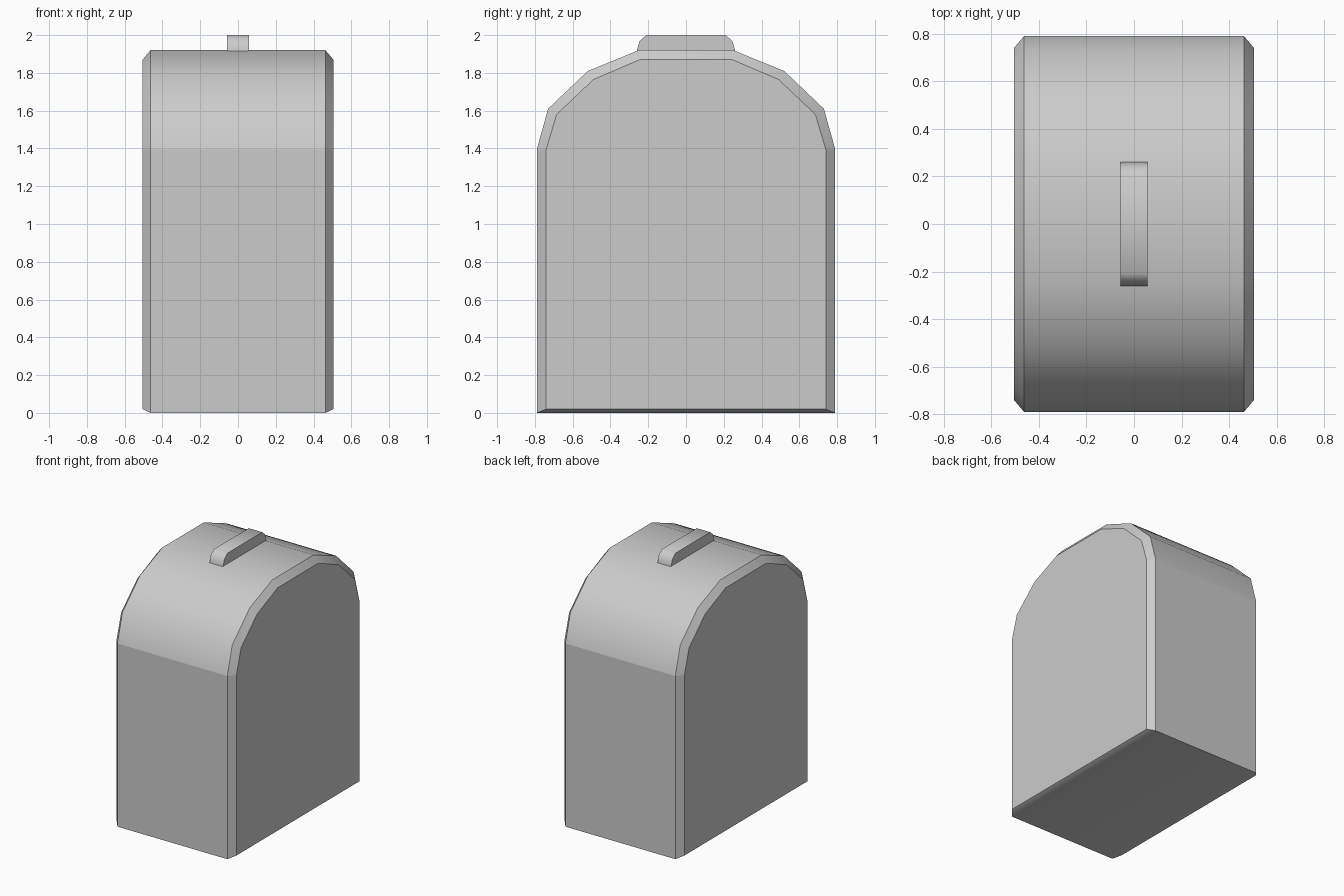
import bpy, bmesh
from math import radians

if "Cube" in bpy.data.objects:
    bpy.data.objects.remove(bpy.data.objects["Cube"])


def mirror_profile(half):
    """Close a right-hand half outline (bottom to top) into a full one."""
    return half + [(-y, z) for y, z in reversed(half)]


def loft(name, sections, angle, sharp_z=None):
    """Skin matching (y, z) outlines placed at successive x positions."""
    bm = bmesh.new()
    rings = [[bm.verts.new((x, y, z)) for y, z in outline] for x, outline in sections]
    for a, b in zip(rings, rings[1:]):
        for i in range(len(a)):
            j = (i + 1) % len(a)
            bm.faces.new((a[i], a[j], b[j], b[i]))
    bm.faces.new(rings[0])
    bm.faces.new(rings[-1])
    bmesh.ops.recalc_face_normals(bm, faces=bm.faces)
    mesh = bpy.data.meshes.new(name)
    bm.to_mesh(mesh)
    bm.free()
    obj = bpy.data.objects.new(name, mesh)
    bpy.context.collection.objects.link(obj)
    bpy.ops.object.select_all(action='DESELECT')
    obj.select_set(True)
    bpy.context.view_layer.objects.active = obj
    bpy.ops.object.shade_smooth_by_angle(angle=radians(angle))
    # Crease where the straight walls meet the arch
    if sharp_z is not None:
        for e in mesh.edges:
            if all(abs(mesh.vertices[v].co.z - sharp_z) < 1e-4 for v in e.vertices):
                e.use_edge_sharp = True
    return obj


# Body: arched block with chamfered side panels
outer = mirror_profile([(0.79, 0), (0.79, 1.395), (0.73, 1.61), (0.52, 1.81), (0.25, 1.92)])
inner = mirror_profile([(0.74, 0.02), (0.74, 1.395), (0.685, 1.58), (0.49, 1.765), (0.245, 1.87)])
loft("body", [(-0.505, inner), (-0.463, outer), (0.463, outer), (0.505, inner)], 35, 1.395)

# Handle: low bar with rounded ends, sunk slightly into the top
grip = mirror_profile([(0.26, 1.9), (0.26, 1.92), (0.245, 1.97), (0.21, 2.0)])
loft("top_handle", [(-0.057, grip), (0.057, grip)], 42)
